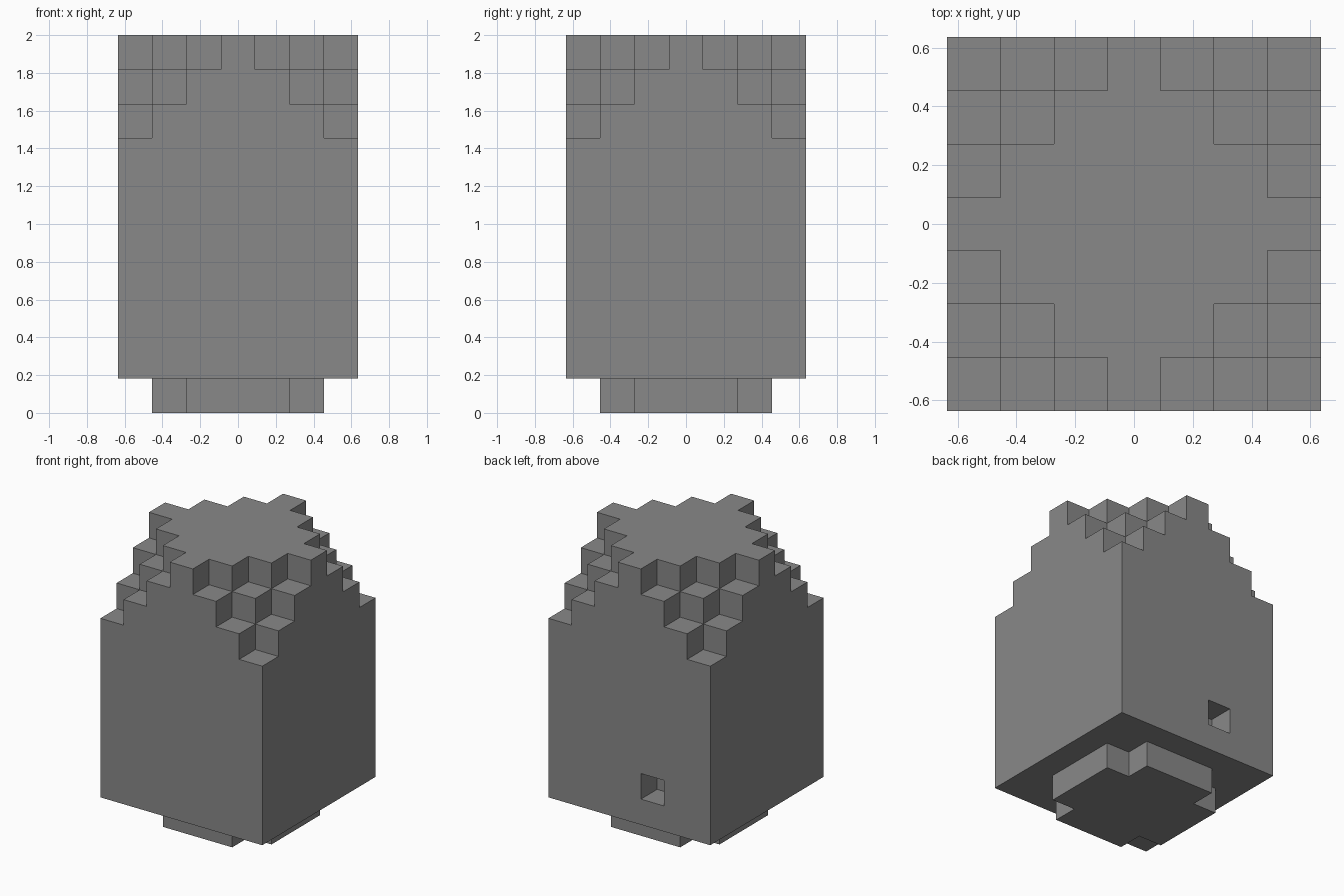
import bpy
import bmesh
import math

# Remove only the default cube
default = bpy.data.objects.get("Cube")
if default:
    bpy.data.objects.remove(default, do_unlink=True)

WIDE, TALL = 7, 11          # size in blocks
UNIT = 2 / TALL             # edge of one block
STEPS = 3                   # blocks in each stepped corner

grey = bpy.data.materials.new("stone grey")
grey.use_nodes = True
colour = (0.25, 0.25, 0.25, 1)
grey.diffuse_color = colour
shader = next(n for n in grey.node_tree.nodes if n.type == 'BSDF_PRINCIPLED')
shader.inputs["Base Color"].default_value = colour
shader.inputs["Roughness"].default_value = 0.8


def edge_distance(i):
    """Blocks between column i and the nearer side."""
    return min(i, WIDE - 1 - i)


def in_body(x, y, z):
    if z < 1:
        return False
    return edge_distance(x) + edge_distance(y) + (TALL - 1 - z) >= STEPS


def in_base(x, y):
    dx, dy = edge_distance(x), edge_distance(y)
    return dx >= 1 and dy >= 1 and dx + dy > 2


def build_blocks(name, cells, solid):
    """Skin the exposed sides of the cells and merge coplanar faces."""
    bm = bmesh.new()
    corners = {}

    def vert(p):
        if p not in corners:
            corners[p] = bm.verts.new(((p[0] - WIDE / 2) * UNIT,
                                       (p[1] - WIDE / 2) * UNIT,
                                       p[2] * UNIT))
        return corners[p]

    for cell in sorted(cells):
        for axis in range(3):
            b, c = (axis + 1) % 3, (axis + 2) % 3
            for side in (0, 1):
                neighbour = list(cell)
                neighbour[axis] += 2 * side - 1
                if tuple(neighbour) in solid:
                    continue
                loop = []
                for db, dc in ((0, 0), (1, 0), (1, 1), (0, 1)):
                    p = list(cell)
                    p[axis] += side
                    p[b] += db
                    p[c] += dc
                    loop.append(vert(tuple(p)))
                bm.faces.new(loop if side else loop[::-1])

    bmesh.ops.dissolve_limit(bm, angle_limit=math.radians(1),
                             verts=bm.verts[:], edges=bm.edges[:])
    mesh = bpy.data.meshes.new(name)
    bm.to_mesh(mesh)
    bm.free()
    mesh.materials.append(grey)
    obj = bpy.data.objects.new(name, mesh)
    bpy.context.collection.objects.link(obj)
    return obj


# Body with stepped upper corners and one block-deep socket in the back
body = {(x, y, z) for x in range(WIDE) for y in range(WIDE)
        for z in range(TALL) if in_body(x, y, z)}
body.discard((2, WIDE - 1, 2))

# Base plate with notched corners
base = {(x, y, 0) for x in range(WIDE) for y in range(WIDE) if in_base(x, y)}

solid = body | base
build_blocks("stepped_body", body, solid)
build_blocks("notched_base", base, solid)
